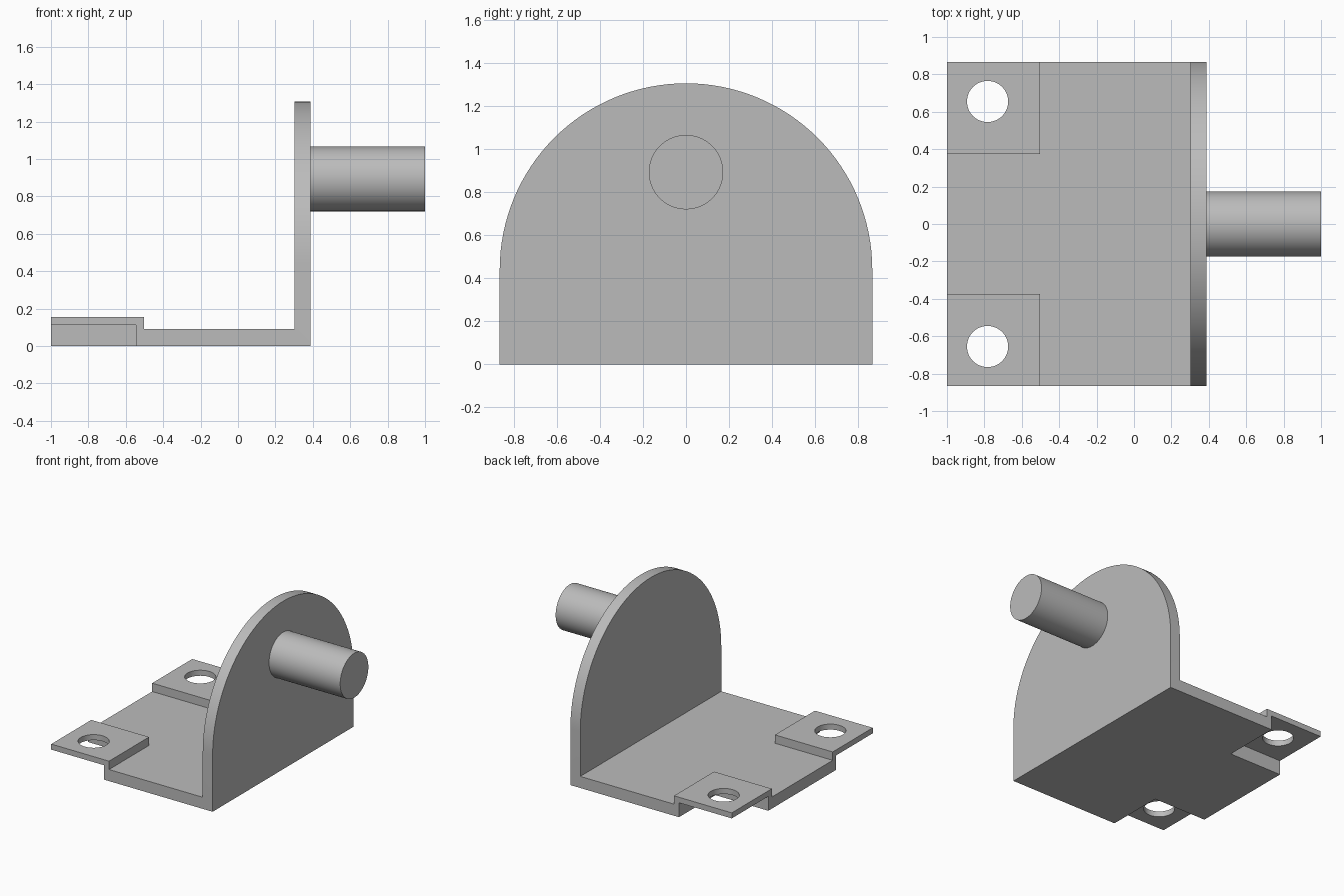
import bpy
import bmesh
import math
from mathutils import Matrix, Vector

cube = bpy.data.objects.get("Cube")
if cube:
    bpy.data.objects.remove(cube, do_unlink=True)

HALF_Y = 0.866                       # half width of base and upright
BACK, WALL_IN, WALL_OUT = -1.0, 0.303, 0.388
BASE_TOP, TOP = 0.09, 1.306
PAD_X, PAD_Y, PAD_TOP = -0.503, 0.374, 0.155
SHELL = 0.043                        # sheet thickness of the raised pads
HOLE_X, HOLE_Y, HOLE_R = -0.783, 0.655, 0.11

steel = bpy.data.materials.new("plain grey")
steel.use_nodes = True
GREY = (0.5, 0.5, 0.5, 1.0)
steel.diffuse_color = GREY
steel.node_tree.nodes["Principled BSDF"].inputs["Base Color"].default_value = GREY


def add_object(name, bm):
    bmesh.ops.recalc_face_normals(bm, faces=bm.faces)
    mesh = bpy.data.meshes.new(name)
    bm.to_mesh(mesh)
    bm.free()
    mesh.materials.append(steel)
    obj = bpy.data.objects.new(name, mesh)
    bpy.context.collection.objects.link(obj)
    return obj


def prism(name, points, sweep):
    """Extrude a closed outline along a vector."""
    bm = bmesh.new()
    face = bm.faces.new([bm.verts.new(p) for p in points])
    top = bmesh.ops.extrude_face_region(bm, geom=[face])["geom"]
    verts = [v for v in top if isinstance(v, bmesh.types.BMVert)]
    bmesh.ops.translate(bm, verts=verts, vec=Vector(sweep))
    return add_object(name, bm)


def box(name, lo, hi):
    (x0, y0, z0), (x1, y1, z1) = lo, hi
    return prism(name, [(x0, y0, z0), (x1, y0, z0), (x1, y1, z0), (x0, y1, z0)],
                 (0, 0, z1 - z0))


def cylinder(name, centre, radius, depth, axis, sides=64):
    bm = bmesh.new()
    turn = Matrix.Rotation(math.pi / 2, 4, 'Y') if axis == 'X' else Matrix()
    bmesh.ops.create_cone(bm, cap_ends=True, segments=sides, radius1=radius,
                          radius2=radius, depth=depth,
                          matrix=Matrix.Translation(centre) @ turn)
    return add_object(name, bm)


def combine(target, tool, operation):
    """Apply a boolean and discard the tool."""
    tool.hide_render = True
    mod = target.modifiers.new("boolean", 'BOOLEAN')
    mod.operation, mod.solver, mod.object = operation, 'EXACT', tool
    bpy.context.view_layer.objects.active = target
    bpy.ops.object.modifier_apply(modifier=mod.name)
    bpy.data.objects.remove(tool, do_unlink=True)


def smooth(obj):
    bpy.ops.object.select_all(action='DESELECT')
    obj.select_set(True)
    bpy.context.view_layer.objects.active = obj
    bpy.ops.object.shade_smooth_by_angle(angle=math.radians(30))


# Bent plate: L-shaped side profile swept across the width
profile = [(BACK, 0), (WALL_OUT, 0), (WALL_OUT, TOP + 0.1), (WALL_IN, TOP + 0.1),
           (WALL_IN, BASE_TOP), (BACK, BASE_TOP)]
bracket = prism("bracket", [(x, -1, z) for x, z in profile], (0, 2, 0))

# Round the upright's top with an arch-shaped trim
spring = TOP - HALF_Y
arch = [(-HALF_Y, -0.2), (HALF_Y, -0.2)]
arch += [(HALF_Y * math.cos(math.pi * i / 64), spring + HALF_Y * math.sin(math.pi * i / 64))
         for i in range(65)]
combine(bracket, prism("arch_trim", [(-1.2, y, z) for y, z in arch], (2, 0, 0)), 'INTERSECT')

# Raised corner pads, hollow underneath, each with a bolt hole
for side in (-1, 1):
    y_in, y_out = side * PAD_Y, side * HALF_Y
    combine(bracket, box("pad", (BACK, min(y_in, y_out), 0),
                         (PAD_X, max(y_in, y_out), PAD_TOP)), 'UNION')
    y_in, y_out = side * (PAD_Y + SHELL), side * (HALF_Y + 0.2)
    combine(bracket, box("pad_recess", (BACK - 0.2, min(y_in, y_out), -0.2),
                         (PAD_X - SHELL, max(y_in, y_out), PAD_TOP - SHELL)), 'DIFFERENCE')
    combine(bracket, cylinder("bolt_hole", (HOLE_X, side * HOLE_Y, 0.1),
                              HOLE_R, 0.6, 'Z'), 'DIFFERENCE')
smooth(bracket)

# Pin standing out of the upright
pin_start = WALL_OUT - 0.03
pin = cylinder("pin", ((pin_start + 1) / 2, 0, 0.893), 0.173, 1 - pin_start, 'X')
smooth(pin)
